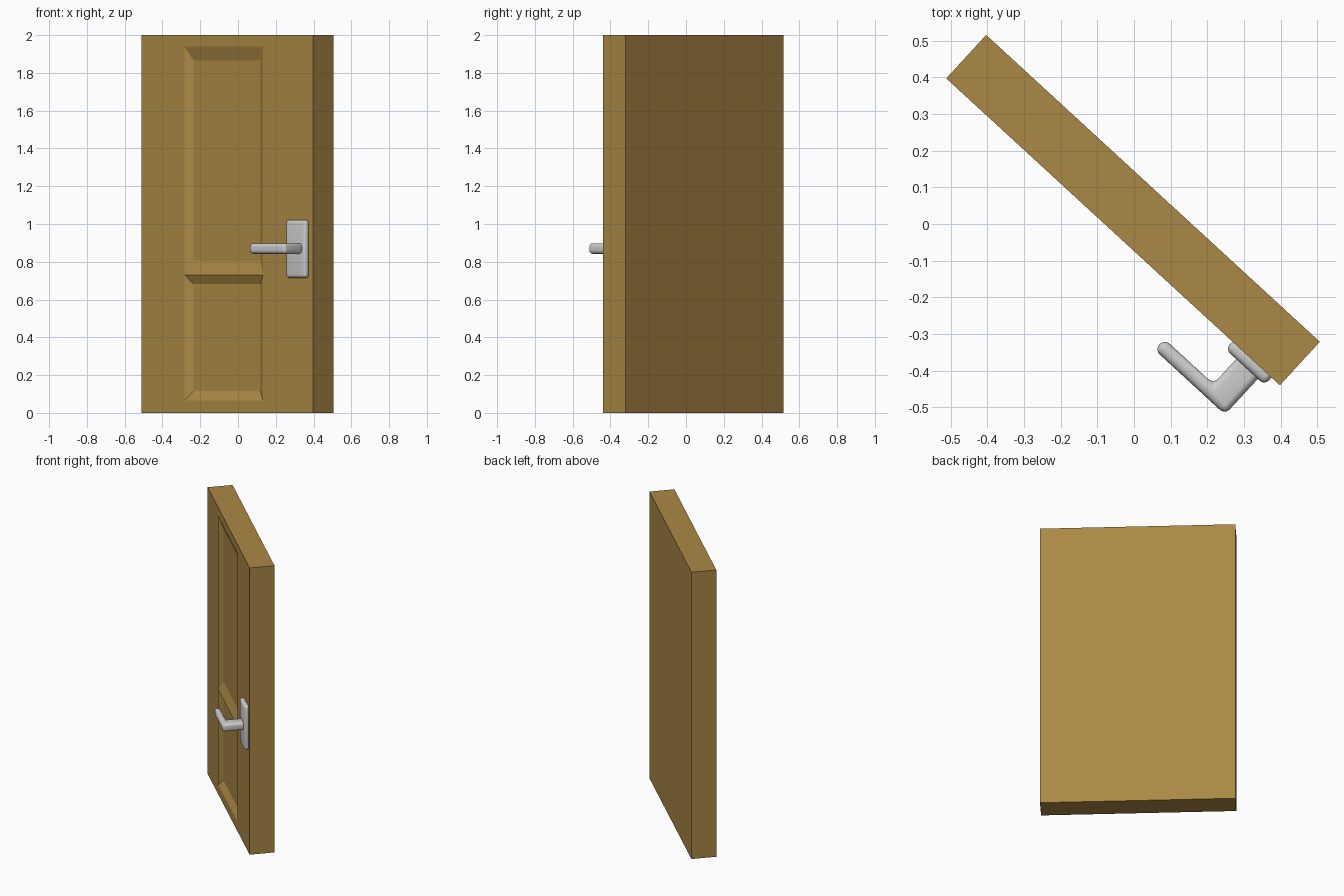
import bpy, bmesh, math
from mathutils import Matrix

if "Cube" in bpy.data.objects:
    bpy.data.objects.remove(bpy.data.objects["Cube"])

# Door frame of reference: local x along width, y into the thickness, z up
W, T, H = 1.236, 0.161, 2.0
PLACE = Matrix.Translation((-0.512, 0.397, 0)) @ Matrix.Rotation(math.atan2(-0.837, 0.91), 4, 'Z')

wood = bpy.data.materials.new("wood")
wood.diffuse_color = (0.41, 0.25, 0.06, 1)
wood.use_nodes = True
wood.node_tree.nodes["Principled BSDF"].inputs["Base Color"].default_value = wood.diffuse_color


def make_object(name, bm):
    bmesh.ops.recalc_face_normals(bm, faces=bm.faces)
    me = bpy.data.meshes.new(name)
    bm.to_mesh(me)
    bm.free()
    ob = bpy.data.objects.new(name, me)
    bpy.context.collection.objects.link(ob)
    ob.matrix_world = PLACE
    return ob


def rounded_prism(name, outline, z0, z1, radius, segments=4):
    """Extrude an xy outline from z0 to z1 and round all its edges."""
    bm = bmesh.new()
    face = bm.faces.new([bm.verts.new((x, y, z0)) for x, y in outline])
    ext = bmesh.ops.extrude_face_region(bm, geom=[face], use_keep_orig=True)["geom"]
    for v in ext:
        if isinstance(v, bmesh.types.BMVert):
            v.co.z = z1
    ob = make_object(name, bm)
    mod = ob.modifiers.new("round", 'BEVEL')
    mod.width, mod.segments = radius, segments
    mod.limit_method = 'ANGLE'
    bpy.context.view_layer.objects.active = ob
    ob.select_set(True)
    bpy.ops.object.modifier_apply(modifier="round")
    bpy.ops.object.shade_smooth_by_angle(angle=math.radians(40))
    ob.select_set(False)
    return ob


# Door slab: front grid, extruded back
bm = bmesh.new()
xs = (0, 0.31, 0.876, W)
zs = (0, 0.066, 0.731, 1.94, H)
grid = [[bm.verts.new((x, 0, z)) for x in xs] for z in zs]
cells = {(i, j): bm.faces.new((grid[j][i], grid[j][i + 1], grid[j + 1][i + 1], grid[j + 1][i]))
         for j in range(4) for i in range(3)}
slab = bmesh.ops.extrude_face_region(bm, geom=list(bm.faces), use_keep_orig=True)["geom"]
for v in slab:
    if isinstance(v, bmesh.types.BMVert):
        v.co.y = T

# Two sunken panels with sloped borders
for j, border in ((1, 0.049), (2, 0.074)):
    face = cells[(1, j)]
    mid = face.calc_center_median()
    inner = bmesh.ops.inset_individual(bm, faces=[face], thickness=0.04)
    for v in face.verts:
        right, up = v.co.x > mid.x, v.co.z > mid.z
        v.co.x = xs[2] - 0.043 if right else xs[1] + 0.043
        v.co.z = zs[j + 1] - border if up else zs[j] + border
        v.co.y = 0.024
door = make_object("door", bm)
door.data.materials.append(wood)

# Handle plate
rounded_prism("handle_plate", [(1.06, -0.028), (1.205, -0.028), (1.205, 0.012), (1.06, 0.012)],
              0.715, 1.022, 0.017)

# L-shaped lever with its stem
rounded_prism("handle_lever", [(0.919, -0.16), (1.18, -0.16), (1.18, 0.0), (1.1, 0.0),
                               (1.1, -0.12), (0.919, -0.12)],
              0.842, 0.898, 0.019, 5)
